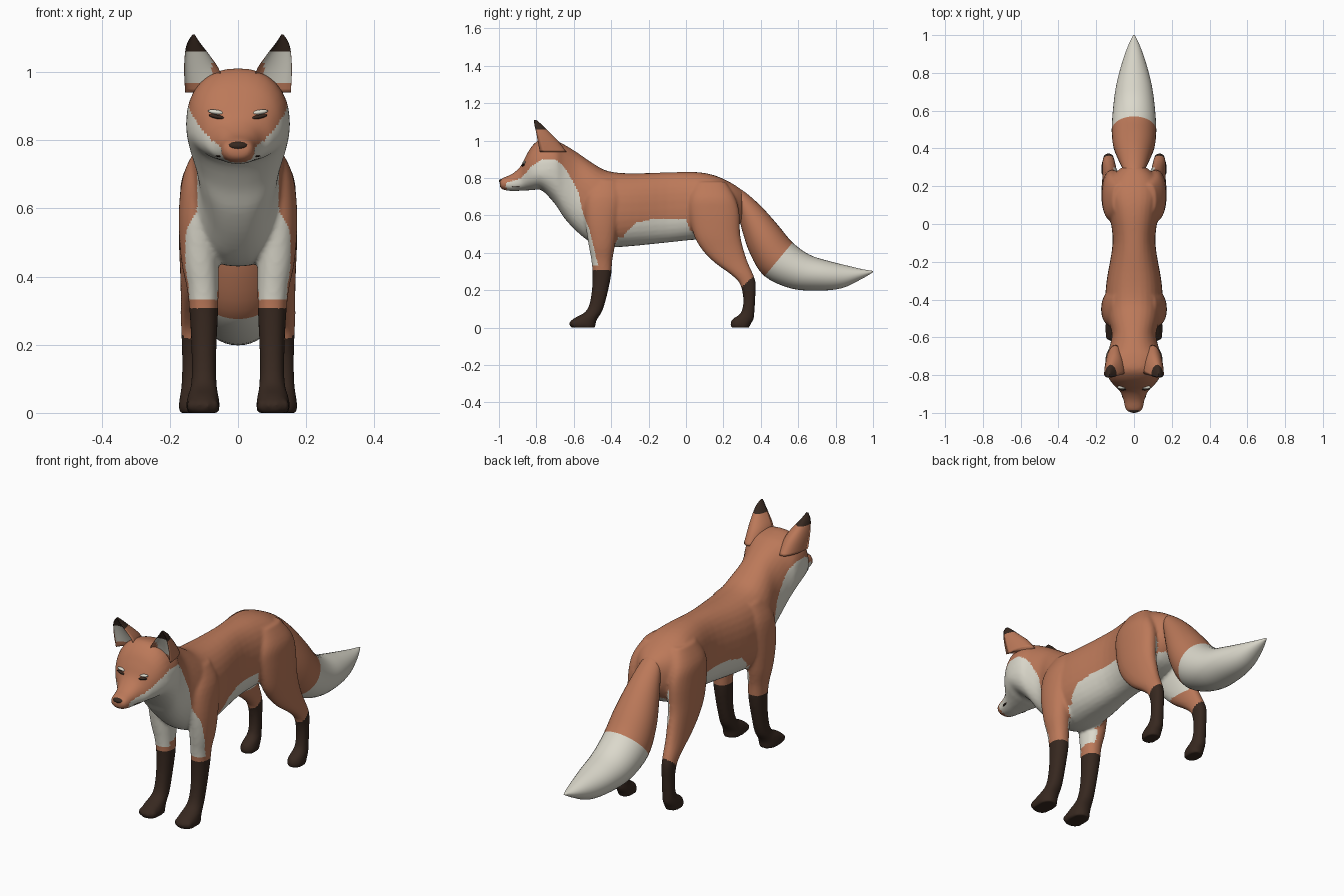
import bpy, bmesh, math
from mathutils import Vector, Matrix
from mathutils.bvhtree import BVHTree

if "Cube" in bpy.data.objects:
    bpy.data.objects.remove(bpy.data.objects["Cube"])

def material(name, rgb):
    m = bpy.data.materials.new(name)
    m.diffuse_color = (*rgb, 1)
    m.use_nodes = True
    m.node_tree.nodes["Principled BSDF"].inputs["Base Color"].default_value = m.diffuse_color
    return m

MATS = [material("orange fur", (0.50, 0.19, 0.10)),
        material("cream fur", (0.71, 0.69, 0.60)),
        material("dark brown fur", (0.038, 0.021, 0.014))]
ORANGE, CREAM, DARK = range(3)
N, STEPS = 32, 4

def spline(rows):
    """Catmull-Rom interpolation of section rows."""
    out = []
    for i in range(len(rows) - 1):
        p0, p1 = rows[max(i - 1, 0)], rows[i]
        p2, p3 = rows[i + 1], rows[min(i + 2, len(rows) - 1)]
        for k in range(STEPS):
            t = k / STEPS
            out.append([0.5 * (2 * b + (c - a) * t + (2 * a - 5 * b + 4 * c - d) * t * t
                        + (3 * b - a - 3 * c + d) * t ** 3)
                        for a, b, c, d in zip(p0, p1, p2, p3)])
    return out + [list(rows[-1])]

def loft(bm, rows, side=1, power=2.2):
    """Row: y,z of one edge, y,z of the opposite edge, half width, fraction of widest point, x."""
    rings = []
    for ya, za, yb, zb, w, f, x in spline(rows):
        a, b = Vector((0, ya, za)), Vector((0, yb, zb))
        m = a.lerp(b, f)
        ring = []
        for k in range(N):
            c, s = math.cos(2 * math.pi * k / N), math.sin(2 * math.pi * k / N)
            cc = math.copysign(abs(c) ** (2 / power), c)
            ss = abs(s) ** (2 / power)
            p = m + ((a if s > 0 else b) - m) * ss
            ring.append(bm.verts.new((side * x + w * cc, p.y, p.z)))
        rings.append(ring)
    for r, q in zip(rings, rings[1:]):
        for k in range(N):
            bm.faces.new((r[k], r[(k + 1) % N], q[(k + 1) % N], q[k]))
    bm.faces.new(rings[0])
    bm.faces.new(rings[-1])
    bmesh.ops.recalc_face_normals(bm, faces=bm.faces)

def ball(bm, loc, size, roll=0):
    mat = Matrix.Translation(loc) @ Matrix.Rotation(roll, 4, 'Y') @ Matrix.Diagonal((*size, 1))
    bmesh.ops.create_uvsphere(bm, u_segments=20, v_segments=12, radius=1, matrix=mat)

def make(name, bm, rule=None):
    me = bpy.data.meshes.new(name)
    bm.to_mesh(me)
    bm.free()
    ob = bpy.data.objects.new(name, me)
    bpy.context.collection.objects.link(ob)
    paint(ob, rule)
    return ob

def paint(ob, rule):
    ob.data.materials.clear()
    for m in MATS:
        ob.data.materials.append(m)
    for p in ob.data.polygons:
        p.use_smooth = True
        if rule:
            p.material_index = rule(p)

# torso, neck and head: y, top, bottom, half width, height of widest point
TORSO = [(-0.996, .785, .755, .025, .77), (-0.98, .80, .738, .045, .77),
         (-0.93, .822, .73, .056, .77), (-0.885, .862, .732, .075, .78),
         (-0.855, .92, .733, .105, .82), (-0.82, .975, .735, .132, .84),
         (-0.77, 1.01, .733, .15, .84), (-0.70, 1.0, .66, .15, .85),
         (-0.65, .978, .585, .130, .80), (-0.58, .935, .51, .118, .72),
         (-0.50, .88, .45, .14, .65), (-0.42, .838, .43, .152, .62),
         (-0.30, .825, .435, .145, .62), (-0.10, .83, .455, .113, .63),
         (0.05, .832, .47, .13, .64), (0.15, .815, .47, .148, .64),
         (0.24, .775, .50, .125, .64), (0.30, .735, .57, .065, .65)]
bm = bmesh.new()
loft(bm, [(y, t, y, b, w, (t - m) / (t - b), 0) for y, t, b, w, m in TORSO], power=2.3)

# legs: z, x, y, half width, half depth
FRONT_LEG = [(.79, .085, -.43, .03, .06), (.70, .11, -.44, .05, .095), (.58, .117, -.45, .057, .09),
             (.45, .112, -.45, .055, .072), (.36, .103, -.45, .046, .056), (.28, .10, -.45, .041, .05),
             (.17, .10, -.465, .036, .042), (.09, .10, -.49, .037, .043), (.05, .102, -.535, .045, .063),
             (.025, .103, -.552, .049, .07), (0, .103, -.55, .047, .066)]
HIND_LEG = [(.78, .08, .13, .035, .08), (.70, .108, .14, .053, .12), (.62, .113, .15, .058, .135),
            (.50, .118, .165, .055, .125), (.42, .122, .195, .048, .112), (.35, .127, .24, .041, .09),
            (.28, .133, .303, .035, .058), (.23, .135, .332, .031, .042), (.15, .135, .338, .029, .032),
            (.08, .135, .33, .031, .036), (.045, .135, .305, .036, .057), (.02, .135, .292, .039, .054),
            (0, .135, .29, .037, .05)]
for s in (1, -1):
    for leg in (FRONT_LEG, HIND_LEG):
        loft(bm, [(y - d, z, y + d, z, w, .5, x) for z, x, y, w, d in leg], s)
    # toes
    for dx in (-0.034, -0.012, 0.012, 0.034):
        dy = abs(dx) * 0.5
        ball(bm, (s * .103 + dx, -0.608 + dy, .021), (.014, .024, .021))
        ball(bm, (s * .135 + dx * .8, 0.262 + dy, .02), (.012, .024, .02))

# upper edge of the cream areas seen from the side: cheek, bib, gap at the leg, belly
EDGE = [(-1, .76), (-.88, .80), (-.83, .86), (-.77, .90), (-.70, .90), (-.65, .86), (-.61, .79),
        (-.575, .72), (-.55, .61), (-.515, .52), (-.49, .42), (-.47, .33), (-.36, .33), (-.33, .50),
        (-.27, .56), (-.18, .58), (0, .58), (.03, .50), (.07, .42), (.1, 0), (2, 0)]

def edge(y):
    for (y0, z0), (y1, z1) in zip(EDGE, EDGE[1:]):
        if y <= y1:
            return z0 + (z1 - z0) * (y - y0) / (y1 - y0)
    return 0

def coat(p):
    c, n = p.center, p.normal
    x = abs(c.x)
    inward = -n.x * (1 if c.x > 0 else -1)
    if (c.y < -0.2 and c.z < 0.305) or (c.y > 0.1 and c.z < 0.22 + (c.y - 0.30) * 0.85):
        return DARK
    if c.y < -0.96:
        return ORANGE
    if c.z < edge(c.y) and c.z > 0.33:
        return CREAM
    if x < 0.12 and 0.36 < c.z < 0.62 and (inward > 0.35 or n.z < -0.6) and c.y < 0.3:
        return CREAM
    return ORANGE

# fuse torso and legs into one smooth skin
body = make("body", bm)
mod = body.modifiers.new("fuse", 'REMESH')
mod.mode, mod.voxel_size = 'VOXEL', 0.008
mod = body.modifiers.new("soften", 'SMOOTH')
mod.factor, mod.iterations = 0.5, 6
bpy.context.view_layer.update()
skin = bpy.data.meshes.new_from_object(body.evaluated_get(bpy.context.evaluated_depsgraph_get()))
body.modifiers.clear()
body.data = skin
paint(body, coat)

# tail with cream tip: top y,z, bottom y,z, half width
TAIL = [(.22, .765, .22, .66, .04), (.30, .735, .265, .66, .055), (.40, .65, .30, .52, .085),
        (.49, .55, .345, .39, .11), (.57, .455, .42, .275, .118), (.66, .39, .56, .21, .111),
        (.76, .357, .70, .198, .095), (.86, .332, .83, .21, .066), (.94, .313, .935, .258, .034),
        (1.0, .303, 1.0, .296, .004)]
bm = bmesh.new()
loft(bm, [(*r, .5, 0) for r in TAIL], power=2)
make("tail", bm, lambda p: CREAM if p.index >= 4 * STEPS * N and p.center.y > 0.35 else ORANGE)

# ears, hollow at the front: z, front y, back y, half width, x
EAR = [(.94, -.745, -.64, .055, .10), (1.0, -.765, -.685, .053, .105), (1.05, -.785, -.735, .036, .12),
       (1.085, -.80, -.77, .019, .13), (1.11, -.81, -.80, .003, .13)]

def ear_coat(p):
    c = p.center
    if c.z > 1.062:
        return DARK
    return CREAM if p.normal.y < -0.3 and abs(c.x) > 0.075 and c.z > 0.965 else ORANGE

tree = BVHTree.FromPolygons([v.co for v in skin.vertices], [p.vertices[:] for p in skin.polygons])

def face_point(x, z):
    return tree.ray_cast(Vector((x, -2, z)), Vector((0, 1, 0)))[0]

for s, side in ((1, "left"), (-1, "right")):
    bm = bmesh.new()
    loft(bm, [(a, z, b, z, w, -.35, x) for z, a, b, w, x in EAR], s, 2)
    make(side + "_ear", bm, ear_coat)
    # closed eye: pale lid over a dark slit
    bm = bmesh.new()
    ball(bm, face_point(s * .064, .882), (.024, .010, .007), -s * .15)
    make(side + "_eyelid", bm, lambda p: CREAM)
    bm = bmesh.new()
    ball(bm, face_point(s * .06, .868), (.026, .010, .006), -s * .2)
    make(side + "_eye_slit", bm, lambda p: DARK)

# nose and mouth line
bm = bmesh.new()
ball(bm, (0, -0.982, .783), (.03, .018, .013))
make("nose", bm, lambda p: DARK)
bm = bmesh.new()
ball(bm, (0, -0.90, .753), (.066, .05, .005))
make("mouth", bm, lambda p: DARK)
